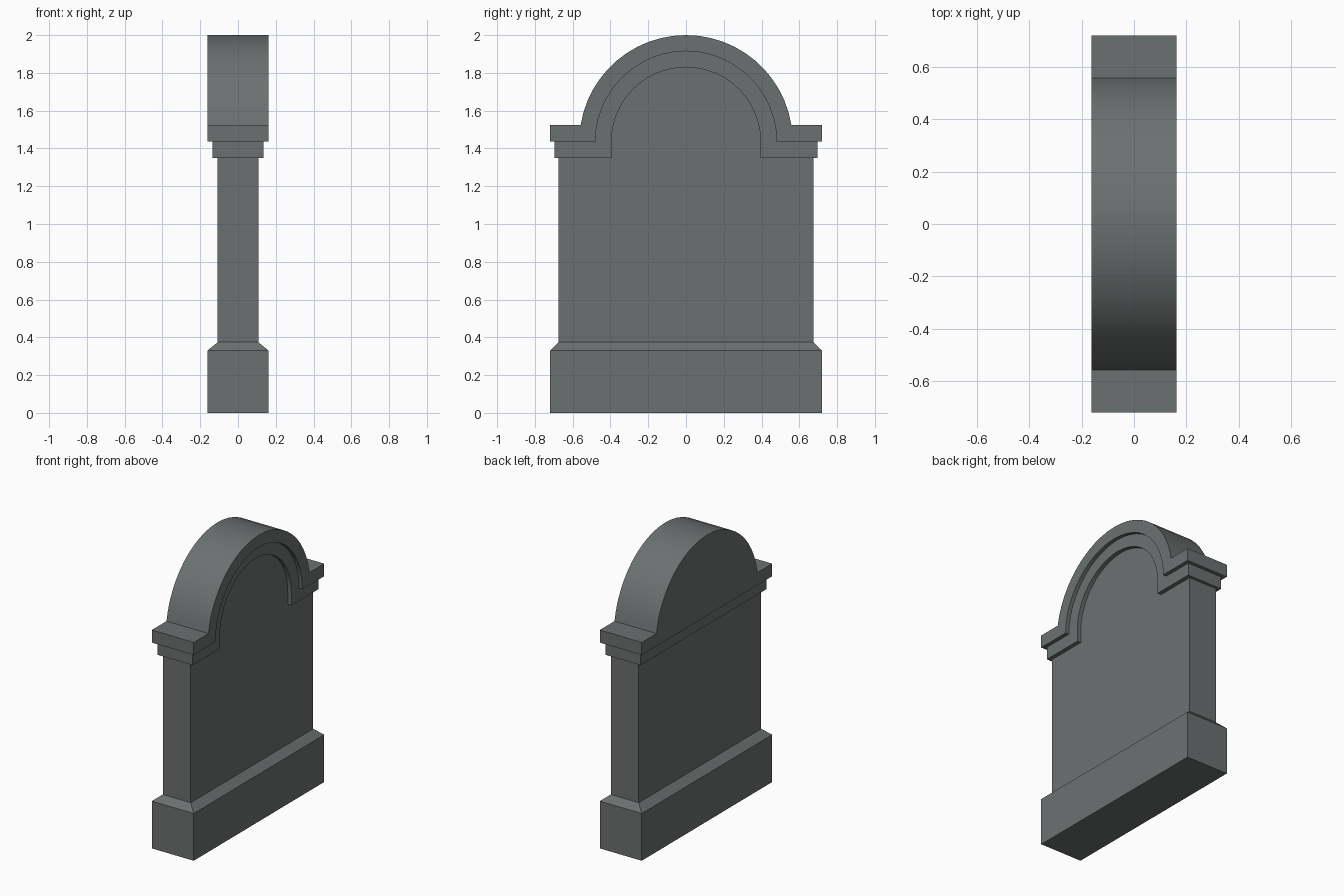
import bpy, bmesh, math

if "Cube" in bpy.data.objects:
    bpy.data.objects.remove(bpy.data.objects["Cube"])

stone = bpy.data.materials.new("grey stone")
stone.diffuse_color = (0.150, 0.163, 0.163, 1)
stone.use_nodes = True
stone.node_tree.nodes["Principled BSDF"].inputs["Base Color"].default_value = stone.diffuse_color
ZC = 1.435  # centre height of all arches


def finish(name, bm):
    bmesh.ops.recalc_face_normals(bm, faces=bm.faces)
    me = bpy.data.meshes.new(name)
    bm.to_mesh(me)
    bm.free()
    me.materials.append(stone)
    ob = bpy.data.objects.new(name, me)
    bpy.context.collection.objects.link(ob)
    return ob


def loft(name, rings):
    """Closed solid through rings of matching point counts."""
    bm = bmesh.new()
    loops = [[bm.verts.new(p) for p in r] for r in rings]
    n = len(loops[0])
    for a, b in zip(loops, loops[1:]):
        for i in range(n):
            j = (i + 1) % n
            bm.faces.new((a[i], a[j], b[j], b[i]))
    bm.faces.new(loops[0])
    bm.faces.new(loops[-1])
    return finish(name, bm)


def prism(name, profile, x0, x1):
    return loft(name, [[(x, y, z) for y, z in profile] for x in (x0, x1)])


def arch(r, z_from=ZC, n=24):
    """Arc points from +y to -y, starting at height z_from."""
    a0 = math.asin((z_from - ZC) / r)
    return [(r * math.cos(a), ZC + r * math.sin(a))
            for a in (a0 + (math.pi - 2 * a0) * i / n for i in range(n + 1))]


def shouldered(half, z0, z1, r):
    """Block with an arch rising from its top."""
    return [(-half, z0), (half, z0), (half, z1)] + arch(r, z1) + [(-half, z1)]


def opening(r):
    return [(-r, 1.2), (r, 1.2)] + arch(r)


def smooth(ob):
    bpy.ops.object.select_all(action='DESELECT')
    ob.select_set(True)
    bpy.context.view_layer.objects.active = ob
    bpy.ops.object.shade_smooth_by_angle(angle=math.radians(30))


def carve(ob, r):
    """Cut the arched opening into the +x side only."""
    cutter = prism("opening_cutter", opening(r), 0, 0.4)
    cutter.hide_render = True
    mod = ob.modifiers.new("opening", 'BOOLEAN')
    mod.operation = 'DIFFERENCE'
    mod.solver = 'EXACT'
    mod.object = cutter
    bpy.context.view_layer.update()
    dg = bpy.context.evaluated_depsgraph_get()
    me = bpy.data.meshes.new_from_object(ob.evaluated_get(dg))
    ob.modifiers.clear()
    ob.data = me
    bpy.data.objects.remove(cutter)


# plinth with sloped top
def rect(x, y, z):
    return [(-x, -y, z), (x, -y, z), (x, y, z), (-x, y, z)]


loft("plinth", [rect(.162, .72, 0), rect(.162, .72, .33), rect(.108, .676, .374)])

# main slab, its rounded top hidden inside the mouldings
smooth(prism("slab", shouldered(.676, .36, 1.44, .52), -.108, .108))

# stepped arched mouldings, open on the +x side
lower = prism("lower_moulding", shouldered(.696, 1.35, 1.445, .50), -.136, .136)
carve(lower, .395)
smooth(lower)

upper = prism("upper_moulding", shouldered(.72, 1.437, 1.525, .565), -.162, .162)
carve(upper, .48)
smooth(upper)
